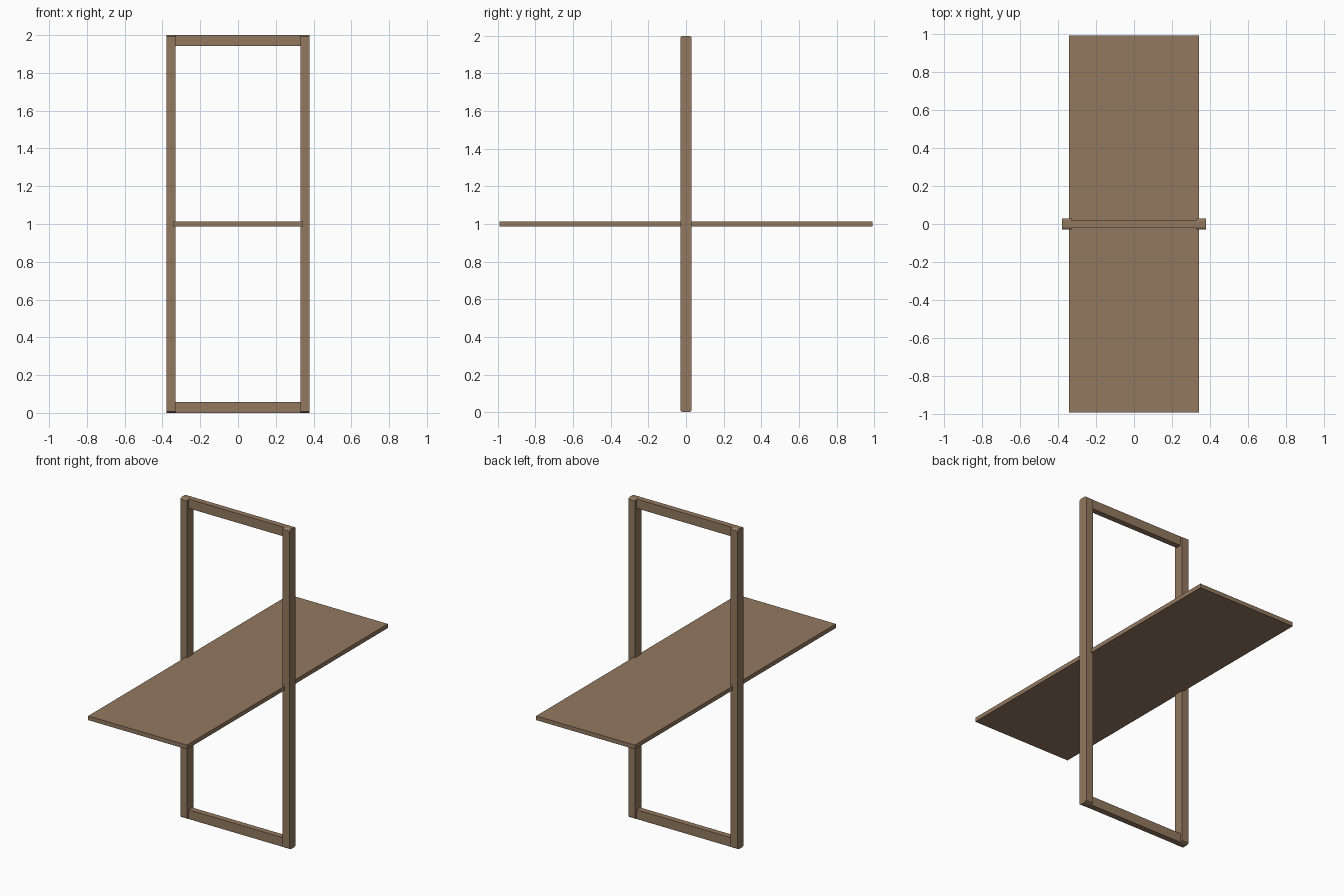
import bpy, bmesh

if "Cube" in bpy.data.objects:
    bpy.data.objects.remove(bpy.data.objects["Cube"])

wood = bpy.data.materials.new("wood")
wood.diffuse_color = (0.29, 0.19, 0.115, 1)
wood.use_nodes = True
wood.node_tree.nodes["Principled BSDF"].inputs["Base Color"].default_value = wood.diffuse_color


def prism(name, profile, axis_range):
    """Extrude a (y, z) profile along x."""
    bm = bmesh.new()
    x0, x1 = axis_range
    face = bm.faces.new([bm.verts.new((x0, y, z)) for y, z in profile])
    ext = bmesh.ops.extrude_face_region(bm, geom=[face])
    moved = [v for v in ext["geom"] if isinstance(v, bmesh.types.BMVert)]
    bmesh.ops.translate(bm, verts=moved, vec=(x1 - x0, 0, 0))
    bmesh.ops.recalc_face_normals(bm, faces=bm.faces)
    mesh = bpy.data.meshes.new(name)
    bm.to_mesh(mesh)
    bm.free()
    mesh.materials.append(wood)
    obj = bpy.data.objects.new(name, mesh)
    bpy.context.collection.objects.link(obj)
    return obj


def rect(hy, z0, z1):
    return [(-hy, z0), (hy, z0), (hy, z1), (-hy, z1)]


# upright posts with slightly chamfered ends
w, c, h = 0.03, 0.018, 0.008
post = [(-c, 0), (c, 0), (w, h), (w, 2 - h),
        (c, 2), (-c, 2), (-w, 2 - h), (-w, h)]
prism("left_post", post, (-0.378, -0.33))
prism("right_post", post, (0.33, 0.378))

# thinner rails closing the frame at top and bottom
prism("bottom_rail", rect(c, 0, 0.058), (-0.335, 0.335))
prism("top_rail", rect(c, 1.942, 2), (-0.335, 0.335))

# horizontal panel through the middle of the frame
prism("swing_panel", rect(0.992, 0.987, 1.013), (-0.341, 0.341))
